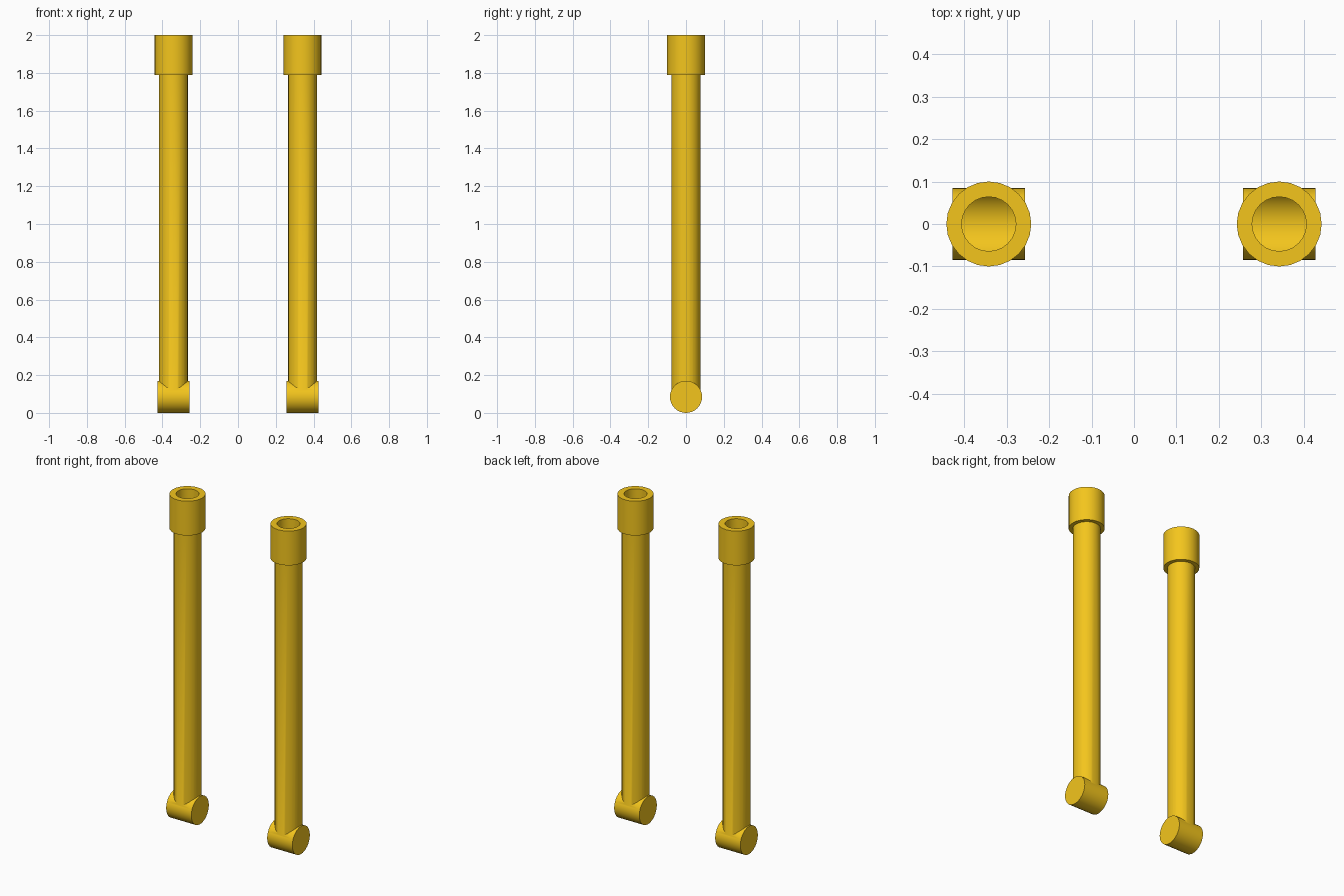
import bpy, bmesh, math
from mathutils import Matrix

if "Cube" in bpy.data.objects:
    bpy.data.objects.remove(bpy.data.objects["Cube"])

X = 0.342          # strut spacing from centre
PIN_R = 0.085
BORE_R = 0.064
SIDES = 24

mat = bpy.data.materials.new("yellow_paint")
mat.diffuse_color = (0.9, 0.56, 0.012, 1)
mat.use_nodes = True
mat.node_tree.nodes["Principled BSDF"].inputs["Base Color"].default_value = mat.diffuse_color


def finish(bm, name):
    bmesh.ops.recalc_face_normals(bm, faces=bm.faces[:])
    me = bpy.data.meshes.new(name)
    bm.to_mesh(me)
    bm.free()
    ob = bpy.data.objects.new(name, me)
    bpy.context.collection.objects.link(ob)
    me.materials.append(mat)
    return ob


def rings(bm, profile):
    """Stack of circles (radius, z) joined by side faces."""
    loops = []
    for r, z in profile:
        loops.append([bm.verts.new((r * math.cos(a), r * math.sin(a), z))
                      for a in (2 * math.pi * i / SIDES for i in range(SIDES))])
    for a, b in zip(loops, loops[1:]):
        for i in range(SIDES):
            j = (i + 1) % SIDES
            bm.faces.new((a[i], a[j], b[j], b[i]))
    return loops


def make_barrel(name):
    bm = bmesh.new()
    loops = rings(bm, [(0.077, PIN_R), (0.077, 1.79), (0.1, 1.79), (0.1, 2.0)])
    bm.faces.new(loops[0])
    bm.faces.new(loops[-1])
    return finish(bm, name)


def make_pin(name):
    bm = bmesh.new()
    bmesh.ops.create_cone(bm, cap_ends=True, segments=32, radius1=PIN_R,
                          radius2=PIN_R, depth=0.17,
                          matrix=Matrix.Translation((0, 0, PIN_R))
                          @ Matrix.Rotation(math.pi / 2, 4, 'Y'))
    return finish(bm, name)


def make_bore(name):
    # bore whose floor follows the inside curve of the cross pin
    bm = bmesh.new()
    low, top = rings(bm, [(BORE_R, 0), (BORE_R, 2.1)])
    for v in low:
        v.co.z = PIN_R - math.sqrt(0.081 ** 2 - v.co.y ** 2)
    bm.faces.new(top)
    q = SIDES // 4
    right = [low[i % SIDES] for i in range(-q, q + 1)]
    left = [low[(2 * q - i) % SIDES] for i in range(-q, q + 1)]
    for i in range(2 * q):
        quad = (right[i], right[i + 1], left[i + 1], left[i])
        bm.faces.new(list(dict.fromkeys(quad)))
    return finish(bm, name)


def combine(ob, other, operation):
    mod = ob.modifiers.new(operation.lower(), 'BOOLEAN')
    mod.operation = operation
    mod.solver = 'EXACT'
    mod.object = other
    bpy.context.view_layer.objects.active = ob
    bpy.ops.object.modifier_apply(modifier=mod.name)
    bpy.data.objects.remove(other)


# left and right struts
for side, x in (("left", -X), ("right", X)):
    strut = make_barrel(side + "_strut")
    combine(strut, make_pin("cross_pin"), 'UNION')
    combine(strut, make_bore("bore_cutter"), 'DIFFERENCE')
    strut.location.x = x
    bpy.ops.object.select_all(action='DESELECT')
    strut.select_set(True)
    bpy.context.view_layer.objects.active = strut
    bpy.ops.object.shade_smooth_by_angle(angle=math.radians(35))
